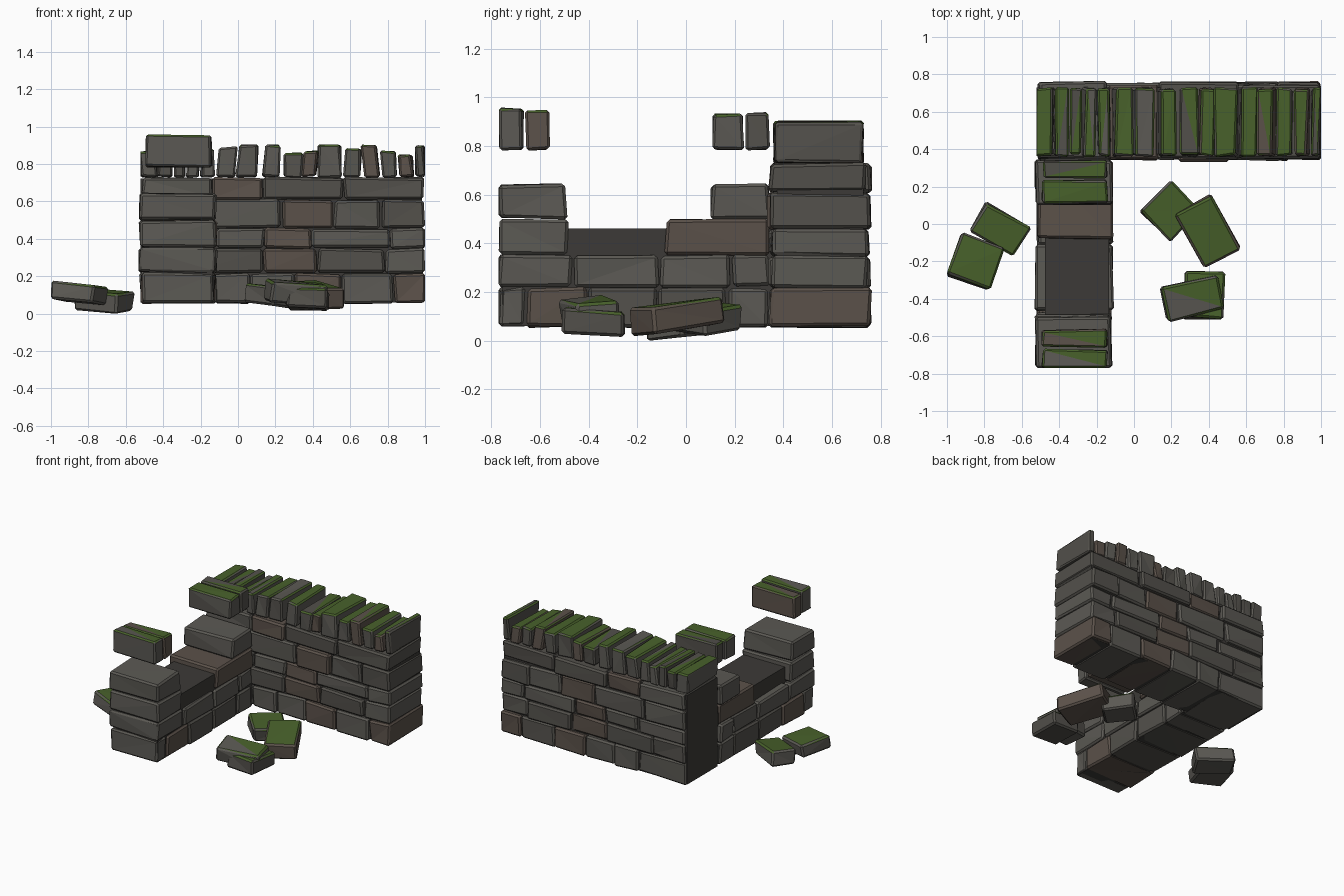
import bpy, bmesh, math, random
from mathutils import Matrix, Vector

if "Cube" in bpy.data.objects:
    bpy.data.objects.remove(bpy.data.objects["Cube"])

random.seed(7)
R = random.uniform


def material(name, rgb):
    m = bpy.data.materials.new(name)
    m.diffuse_color = (*rgb, 1)
    m.use_nodes = True
    m.node_tree.nodes["Principled BSDF"].inputs["Base Color"].default_value = m.diffuse_color
    return m


MATS = [material("stone_grey", (0.105, 0.10, 0.088)),
        material("stone_brown", (0.105, 0.083, 0.068)),
        material("moss", (0.065, 0.12, 0.024)),
        material("dark_core", (0.045, 0.042, 0.038)),
        material("stone_dark", (0.085, 0.08, 0.07))]


def stone(target, lo, hi, jitter=0.008, bevel=0.012, lean=0.0, moss=0.0, matrix=None, limits=None):
    """Add one chipped, bevelled block between two corners to the target mesh."""
    lo, hi = Vector(lo), Vector(hi)
    bm = bmesh.new()
    bmesh.ops.create_cube(bm, size=1)
    for v in bm.verts:
        t = v.co + Vector((0.5, 0.5, 0.5))
        v.co = Vector([lo[i] + t[i] * (hi[i] - lo[i]) for i in range(3)])
        v.co += Vector((R(-jitter, jitter), R(-jitter, jitter), R(-jitter, jitter) * 0.7))
        v.co.x += lean * t.z
    bmesh.ops.bevel(bm, geom=bm.edges[:], offset=bevel, segments=1, affect='EDGES')
    if matrix:
        bm.transform(matrix)
    if limits:  # flatten the stones that reach the cut ends of the wall
        for v in bm.verts:
            for axis, a, b in limits:
                v.co[axis] = min(max(v.co[axis], a), b)
    bmesh.ops.triangulate(bm, faces=bm.faces[:])
    bmesh.ops.recalc_face_normals(bm, faces=bm.faces[:])
    base = random.choice((0, 0, 0, 1, 4))
    for f in bm.faces:
        f.material_index = 2 if f.normal.z > 0.6 and random.random() < moss else base
    tmp = bpy.data.meshes.new("tmp")
    bm.to_mesh(tmp)
    bm.free()
    target.from_mesh(tmp)
    bpy.data.meshes.remove(tmp)


def finish(name, bm):
    me = bpy.data.meshes.new(name)
    bm.to_mesh(me)
    bm.free()
    for m in MATS:
        me.materials.append(m)
    ob = bpy.data.objects.new(name, me)
    bpy.context.collection.objects.link(ob)
    return ob


def core(name, lo, hi):
    bm = bmesh.new()
    bmesh.ops.create_cube(bm, size=1)
    for v in bm.verts:
        v.co = [lo[i] + (v.co[i] + 0.5) * (hi[i] - lo[i]) for i in range(3)]
    for f in bm.faces:
        f.material_index = 3
    finish(name, bm)


# Long wall: five courses given by their joint positions along x
LONG_Z = [0.055, 0.215, 0.348, 0.457, 0.61, 0.73]
LONG_X = [[-0.515, -0.13, 0.07, 0.30, 0.56, 0.83, 1.0],
          [-0.515, -0.25, 0.135, 0.425, 0.785, 1.0],
          [-0.515, -0.12, 0.145, 0.395, 0.815, 1.0],
          [-0.515, -0.18, 0.23, 0.51, 0.765, 1.0],
          [-0.515, -0.14, 0.135, 0.565, 1.0]]
for i, joints in enumerate(LONG_X):
    bm = bmesh.new()
    for a, b in zip(joints, joints[1:]):
        stone(bm, (a + 0.003, 0.35 + R(-0.012, 0.008), LONG_Z[i] + 0.002),
              (b - 0.003, 0.752 + R(-0.012, 0.01), LONG_Z[i + 1] - 0.002),
              limits=[(0, -0.515, 1.0), (2, 0.052, 0.735)])
    finish(f"long_wall_course_{i + 1}", bm)
core("long_wall_core", (-0.52, 0.375, 0.06), (0.985, 0.73, 0.722))

# Short ruined wall: courses step down into a gap, each run is a list of joints along y
SHORT = [(0.055, 0.22, [[-0.77, -0.655, -0.40, -0.12, 0.17, 0.345]]),
         (0.22, 0.352, [[-0.77, -0.468, -0.108, 0.185, 0.345]]),
         (0.352, 0.50, [[-0.77, -0.482], [-0.085, 0.345]]),
         (0.50, 0.645, [[-0.77, -0.49], [0.10, 0.345]])]
for i, (z0, z1, runs) in enumerate(SHORT):
    bm = bmesh.new()
    for joints in runs:
        for a, b in zip(joints, joints[1:]):
            stone(bm, (-0.52 + R(-0.01, 0.008), a + 0.003, z0 + 0.002),
                  (-0.12 + R(-0.008, 0.01), b - 0.003, z1 - 0.002),
                  limits=[(1, -0.77, 0.35), (2, 0.052, 1)])
    finish(f"short_wall_course_{i + 1}", bm)
core("short_wall_core", (-0.475, -0.755, 0.06), (-0.135, 0.36, 0.46))

# Upright coping stones along the long wall: start, end, top height
COPING = [(-0.52, -0.43, 0.87), (-0.425, -0.355, 0.86), (-0.345, -0.285, 0.88),
          (-0.275, -0.21, 0.86), (-0.20, -0.13, 0.88), (-0.11, -0.02, 0.89),
          (-0.01, 0.10, 0.90), (0.13, 0.215, 0.90), (0.25, 0.34, 0.86),
          (0.345, 0.42, 0.87), (0.43, 0.55, 0.90), (0.565, 0.65, 0.885),
          (0.67, 0.755, 0.90), (0.765, 0.855, 0.87), (0.87, 0.94, 0.85), (0.955, 1.0, 0.90)]
bm = bmesh.new()
for a, b, top in COPING:
    stone(bm, (a, 0.365, 0.73), (b, 0.725, top), jitter=0.009, bevel=0.01, lean=R(-0.015, 0.015),
          moss=0.65, limits=[(0, -0.52, 1.0), (2, 0.728, 1)])
finish("long_wall_coping", bm)

# Coping stones hovering above the two stumps of the short wall
for name, stones in (("front_stump_coping", [(-0.77, -0.67, 0.955), (-0.66, -0.565, 0.945)]),
                     ("rear_stump_coping", [(0.115, 0.235, 0.93), (0.245, 0.34, 0.935)])):
    bm = bmesh.new()
    for a, b, top in stones:
        stone(bm, (-0.49, a, 0.785), (-0.145, b, top), bevel=0.01, moss=0.6,
              limits=[(1, -0.77, 0.345)])
    finish(name, bm)

# Fallen stones: centre, size, turn about z, tilt about x and y (degrees)
FALLEN = [((0.19, 0.07, 0.095), (0.23, 0.23, 0.10), 45, 6, 5),
          ((0.395, -0.04, 0.10), (0.33, 0.23, 0.11), -60, 3, 7),
          ((0.31, -0.395, 0.115), (0.32, 0.19, 0.11), 12, 5, 3),
          ((0.375, -0.38, 0.075), (0.21, 0.25, 0.10), -2, -5, 3),
          ((-0.715, -0.025, 0.067), (0.27, 0.17, 0.105), -30, 4, 5),
          ((-0.852, -0.20, 0.11), (0.24, 0.235, 0.10), -20, -5, 6)]
for i, (c, s, turn, tx, ty) in enumerate(FALLEN):
    bm = bmesh.new()
    half = Vector(s) / 2
    m = (Matrix.Translation(c) @ Matrix.Rotation(math.radians(turn), 4, 'Z')
         @ Matrix.Rotation(math.radians(tx), 4, 'X') @ Matrix.Rotation(math.radians(ty), 4, 'Y'))
    stone(bm, -half, half, jitter=0.01, moss=0.75, matrix=m, limits=[(0, -1, 1), (2, 0, 1)])
    finish(f"fallen_stone_{i + 1}", bm)
